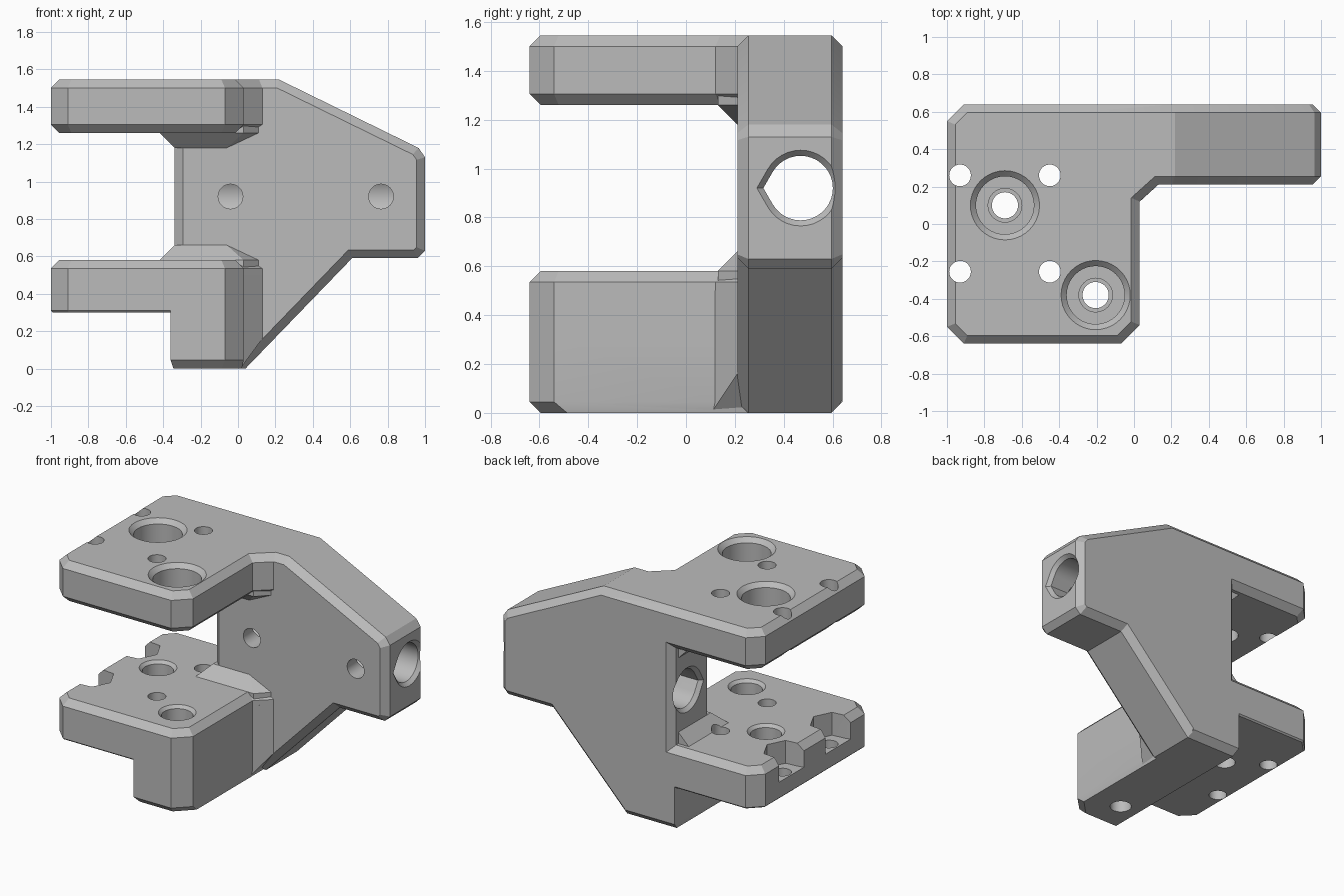
import bpy, bmesh, math
from mathutils import Vector

cube = bpy.data.objects.get("Cube")
if cube:
    bpy.data.objects.remove(cube, do_unlink=True)

grey = bpy.data.materials.new("matte_grey")
grey.use_nodes = True
grey.diffuse_color = (0.5, 0.5, 0.5, 1)
grey.node_tree.nodes["Principled BSDF"].inputs["Base Color"].default_value = (0.5, 0.5, 0.5, 1)


def loft(name, loops):
    """Closed solid through matching loops of 3D points."""
    bm = bmesh.new()
    rings = [[bm.verts.new(p) for p in loop] for loop in loops]
    n = len(rings[0])
    for a, b in zip(rings, rings[1:]):
        for i in range(n):
            j = (i + 1) % n
            bm.faces.new((a[i], a[j], b[j], b[i]))
    bm.faces.new(rings[0][::-1])
    bm.faces.new(rings[-1])
    bmesh.ops.recalc_face_normals(bm, faces=bm.faces)
    mesh = bpy.data.meshes.new(name)
    bm.to_mesh(mesh)
    bm.free()
    mesh.materials.append(grey)
    obj = bpy.data.objects.new(name, mesh)
    bpy.context.collection.objects.link(obj)
    return obj


def inset(poly, d, special):
    """Offset each edge of a counter-clockwise outline inward."""
    pts = [Vector(p) for p in poly]
    n = len(pts)
    lines = []
    for i in range(n):
        t = (pts[(i + 1) % n] - pts[i]).normalized()
        normal = Vector((-t.y, t.x))
        lines.append((normal, normal.dot(pts[i]) + special.get(i, d)))
    out = []
    for i in range(n):
        (a, p), (b, q) = lines[i - 1], lines[i]
        det = a.x * b.y - a.y * b.x
        out.append(((p * b.y - a.y * q) / det, (a.x * q - p * b.x) / det))
    return out


def prism(name, poly, lo, hi, c_lo, c_hi, axis="z", special={}):
    """Extruded outline with chamfered rims."""
    place = (lambda p, h: (p[0], p[1], h)) if axis == "z" else (lambda p, h: (p[0], h, p[1]))
    stations = [(lo, c_lo), (lo + c_lo, 0), (hi - c_hi, 0), (hi, c_hi)]
    if c_lo == 0:
        stations.pop(0)
    if c_hi == 0:
        stations.pop()
    loops = []
    for h, c in stations:
        outline = inset(poly, c, special) if c else poly
        loops.append([place(p, h) for p in outline])
    return loft(name, loops)


def boolean(target, tool, operation):
    mod = target.modifiers.new("cut", "BOOLEAN")
    mod.operation = operation
    mod.solver = "EXACT"
    mod.object = tool
    bpy.context.view_layer.objects.active = target
    bpy.ops.object.modifier_apply(modifier=mod.name)
    bpy.data.objects.remove(tool, do_unlink=True)


def hole(x, y, steps, sides=40):
    """Turned vertical cutter from (radius, height) steps."""
    angles = [2 * math.pi * i / sides for i in range(sides)]
    return loft("hole", [[(x + r * math.cos(a), y + r * math.sin(a), z) for a in angles]
                         for r, z in steps])


# Upright wall
wall = [(-.34, 0), (.04, 0), (.61, .59), (.96, .59), (1, .63), (1, 1.13),
        (.965, 1.18), (.22, 1.545), (-.34, 1.545)]
bracket = prism("bracket", wall, .21, .64, .045, .045, "y")

# Two clamp plates, open towards the wall on their right edge
plate = [(-1, -.55), (-.91, -.64), (-.07, -.64), (.03, -.54), (.03, .12), (.13, .21),
         (.2, .21), (.2, .64), (-.91, .64), (-1, .55)]
parts = [prism("upper_plate", plate, 1.26, 1.545, .045, .045, special={6: 0}),
         prism("lower_plate", plate, .30, .58, .01, .045, special={6: 0})]

# Deep rib under the lower plate
rib = [(-.36, -.64), (-.07, -.64), (.03, -.54), (.03, .64), (-.36, .64)]
parts.append(prism("lower_rib", rib, 0, .45, .045, 0, special={4: .015, 2: 0.01}))
corner = [(.02, .11, .01), (.13, .21, .16), (.02, .3, .02)]
parts.append(loft("rib_corner", [corner, [(x, y, .5) for x, y, z in corner]]))

# Sloped fillets between wall and plates
wide = [(-.42, .57), (-.42, .13), (.03, .13), (.12, .22), (.12, .57)]
narrow = [(-.34, .57), (-.34, .21), (-.06, .21), (-.04, .23), (-.04, .57)]
for z_plate, z_tip in ((.58, .66), (1.26, 1.18)):
    buried = z_plate - (z_tip - z_plate) * .5
    parts.append(loft("fillet", [[(x, y, z) for x, y in shape] for shape, z in
                                 ((wide, buried), (wide, z_plate), (narrow, z_tip))]))
for part in parts:
    boolean(bracket, part, "UNION")

cutters = []
# Small through holes, with nut pockets open to the plate's outer edge
for y in (.26, -.255):
    for x in (-.93, -.45):
        cutters.append(hole(x, y, [(.058, -.1), (.058, 1.7)], 28))
    pocket = [(-1.1, y - .17), (-.97, y - .13), (-.87, y - .12), (-.81, y),
              (-.87, y + .12), (-.97, y + .13), (-1.1, y + .17)]
    cutters.append(prism("pocket", pocket, .42, .7, 0, 0))

# Stepped bolt holes
for x, y in ((-.69, .1), (-.205, -.38)):
    cutters.append(hole(x, y, [(.09, 1.2), (.09, 1.34), (.155, 1.34), (.155, 1.515), (.205, 1.565)]))
    cutters.append(hole(x, y, [(.07, -.1), (.07, .45), (.1, .45), (.1, .56), (.14, .6)]))

# Teardrop rod bore along the wall
teardrop = [(-2 / math.sqrt(3), 0)]
teardrop += [(math.cos(math.radians(a)), math.sin(math.radians(a))) for a in range(-150, 151, 10)]
cutters.append(loft("bore", [[(x, .469 + r * u, .92 + r * v) for u, v in teardrop]
                             for x, r in ((-.365, .178), (-.315, .132), (.975, .132), (1.025, .178))]))

# Set screw holes on the wall front
for x in (-.04, .765):
    ring = [(x + .066 * math.cos(t * math.pi / 16), .92 + .066 * math.sin(t * math.pi / 16))
            for t in range(32)]
    cutters.append(prism("screw_hole", ring, .1, .45, 0, 0, "y"))

for cutter in cutters:
    boolean(bracket, cutter, "DIFFERENCE")

# Smooth bores, crisp edges
bpy.ops.object.select_all(action="DESELECT")
bracket.select_set(True)
bpy.context.view_layer.objects.active = bracket
bpy.ops.object.shade_smooth_by_angle(angle=math.radians(20))
